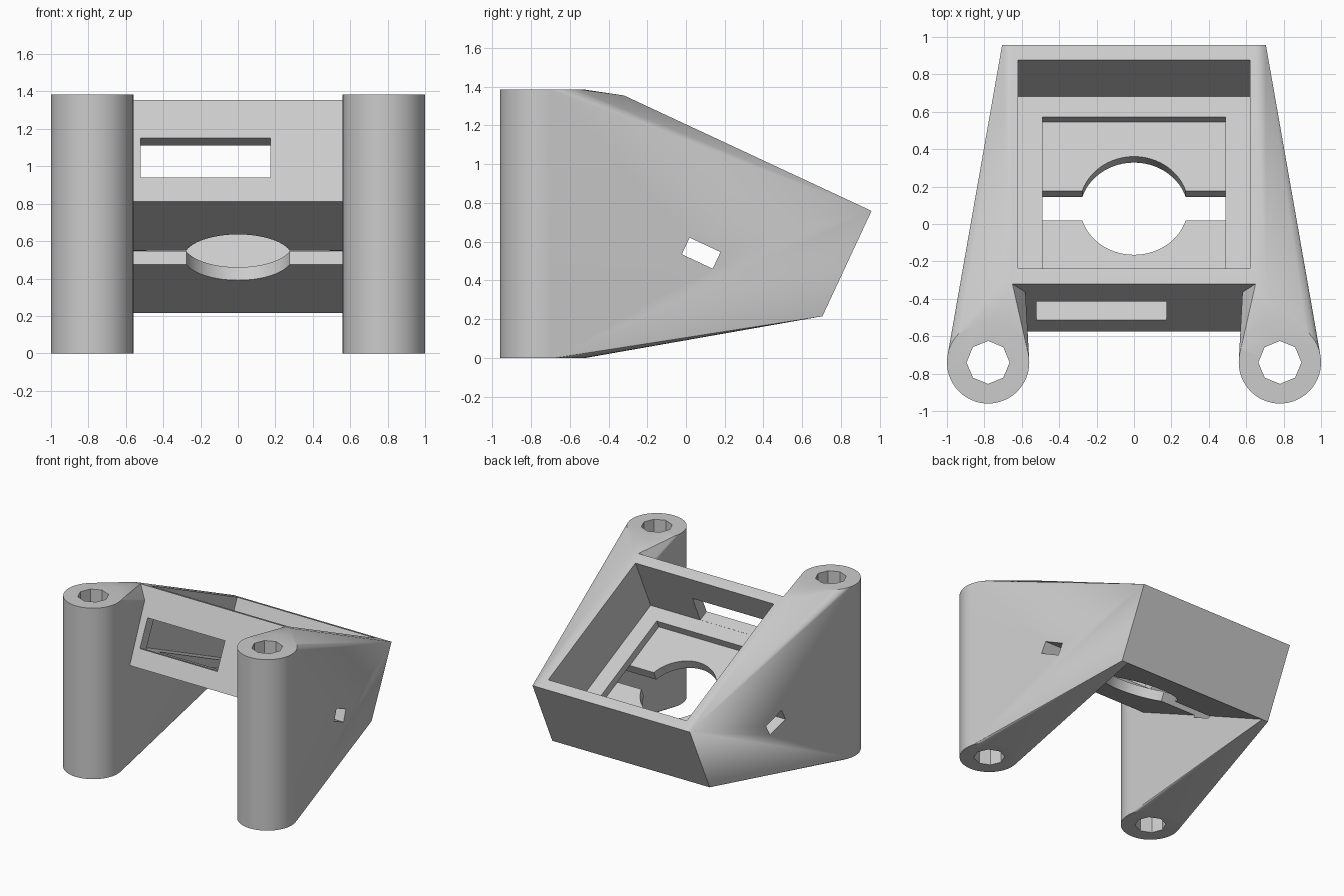
import bpy, bmesh
from math import radians, sin, cos, tau
from mathutils import Matrix, Vector

cube = bpy.data.objects.get("Cube")
if cube:
    bpy.data.objects.remove(cube, do_unlink=True)

TILT = radians(25)
SIZE, DEPTH = 1.41, 0.60          # square tray and its height
HALF, MID = SIZE / 2, SIZE / 2

grey = bpy.data.materials.new("light grey plastic")
grey.use_nodes = True
colour = (0.6, 0.6, 0.6, 1)
grey.diffuse_color = colour
grey.node_tree.nodes["Principled BSDF"].inputs["Base Color"].default_value = colour


def tilted(x, u, v):
    """u runs back along the sloping top, v runs down into the tray."""
    return Vector((x, -0.32 + u * cos(TILT) - v * sin(TILT),
                   1.355 - u * sin(TILT) - v * cos(TILT)))


def hull(name, points):
    """Convex solid around the points."""
    bm = bmesh.new()
    for p in points:
        bm.verts.new(p)
    res = bmesh.ops.convex_hull(bm, input=bm.verts)
    spare = {g for g in res["geom_interior"] + res["geom_unused"]
             if isinstance(g, bmesh.types.BMVert)}
    bmesh.ops.delete(bm, geom=list(spare), context="VERTS")
    bmesh.ops.dissolve_limit(bm, angle_limit=radians(0.05),
                             verts=bm.verts, edges=bm.edges)
    bmesh.ops.recalc_face_normals(bm, faces=bm.faces)
    mesh = bpy.data.meshes.new(name)
    bm.to_mesh(mesh)
    bm.free()
    mesh.materials.append(grey)
    obj = bpy.data.objects.new(name, mesh)
    bpy.context.collection.objects.link(obj)
    return obj


def box(name, xs, us, vs):
    return hull(name, [tilted(x, u, v) for x in xs for u in us for v in vs])


def ring(x, y, z, r, sides):
    return [(x + r * cos(tau * i / sides), y + r * sin(tau * i / sides), z)
            for i in range(sides)]


def combine(target, tool, operation):
    mod = target.modifiers.new(tool.name, "BOOLEAN")
    mod.object, mod.operation, mod.solver = tool, operation, "EXACT"
    bpy.context.view_layer.objects.active = target
    bpy.ops.object.modifier_apply(modifier=mod.name)
    bpy.data.objects.remove(tool, do_unlink=True)


# Tilted block with a round post blended into each side
bracket = box("tilted_bracket", (-HALF, HALF), (0, SIZE), (0, DEPTH))
for side in (-1, 1):
    wall = [tilted(side * x, u, v) for x in (0.65, HALF)
            for u in (0, SIZE) for v in (0, DEPTH)]
    post = [p for z in (0, 1.385) for p in ring(side * 0.78, -0.74, z, 0.22, 64)]
    combine(bracket, hull("side_arm", wall + post), "UNION")

# Open tray, shallow recess in its floor, and the window in the front wall
cutters = [
    box("tray_cavity", (-0.62, 0.62), (0.09, SIZE - 0.09), (-0.2, 0.46)),
    box("floor_recess", (-0.49, 0.49), (MID - 0.495, MID + 0.495), (0.4, 0.523)),
    box("front_window", (-0.52, 0.175), (-0.3, 0.2), (0.226, 0.459)),
    box("cross_slot", (-1.2, 1.2), (MID - 0.088, MID + 0.088), (0.522, 0.617)),
]

# Round opening through the floor
cutters.append(hull("round_opening", [
    tilted(x, MID + y, v) for v in (0.4, 0.7) for x, y, _ in ring(0, 0, 0, 0.29, 64)]))

# Eight-sided bolt holes down the posts
for side in (-1, 1):
    cutters.append(hull("bolt_hole", [
        p for z in (-0.1, 1.5) for p in ring(side * 0.78, -0.74, z, 0.115, 8)]))

for cutter in cutters:
    combine(bracket, cutter, "DIFFERENCE")

# Smooth posts, sharp edges
bpy.ops.object.select_all(action="DESELECT")
bracket.select_set(True)
bpy.context.view_layer.objects.active = bracket
bpy.ops.object.shade_smooth_by_angle(angle=radians(25))
